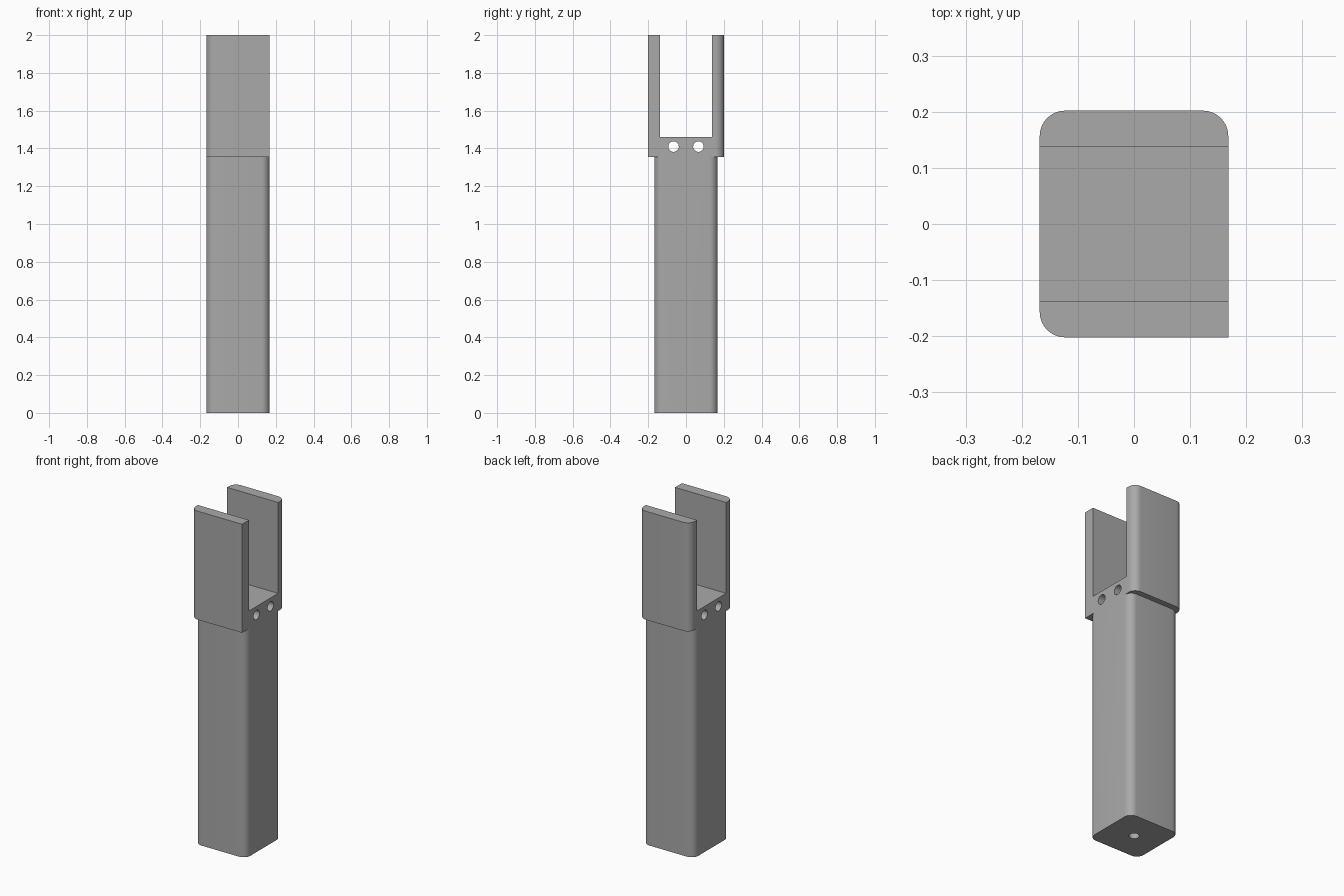
import bpy, bmesh, math
from mathutils import Matrix

if "Cube" in bpy.data.objects:
    bpy.data.objects.remove(bpy.data.objects["Cube"])

HALF_X, HALF_Y = 0.168, 0.202      # head half sizes; the post is square
RADIUS = 0.045                     # rounded vertical corners
LEDGE, FLOOR, TOP = 1.355, 1.46, 2.0
SLOT = 0.137                       # half width of the slot
HOLE = 0.028

metal = bpy.data.materials.new("grey_metal")
metal.use_nodes = True
GREY = (0.40, 0.40, 0.40, 1)
metal.diffuse_color = GREY
metal.node_tree.nodes["Principled BSDF"].inputs["Base Color"].default_value = GREY


def add_object(name, bm):
    bmesh.ops.recalc_face_normals(bm, faces=bm.faces)
    mesh = bpy.data.meshes.new(name)
    bm.to_mesh(mesh)
    bm.free()
    mesh.materials.append(metal)
    obj = bpy.data.objects.new(name, mesh)
    bpy.context.collection.objects.link(obj)
    return obj


def rounded_column(name, hx, hy, z0, z1, square_corner=None, steps=8):
    """Upright block with rounded corners; one corner may stay square."""
    bm = bmesh.new()
    ring = []
    for i, (sx, sy) in enumerate([(1, 1), (-1, 1), (-1, -1), (1, -1)]):
        if (sx, sy) == square_corner:
            ring.append(bm.verts.new((sx * hx, sy * hy, z0)))
            continue
        for k in range(steps + 1):
            a = math.pi / 2 * (i + k / steps)
            ring.append(bm.verts.new((sx * (hx - RADIUS) + RADIUS * math.cos(a),
                                      sy * (hy - RADIUS) + RADIUS * math.sin(a), z0)))
    base = bm.faces.new(ring)
    out = bmesh.ops.extrude_face_region(bm, geom=[base])
    top = [v for v in out["geom"] if isinstance(v, bmesh.types.BMVert)]
    bmesh.ops.translate(bm, verts=top, vec=(0, 0, z1 - z0))
    return add_object(name, bm)


def drill(name, location, length, radius, axis):
    bm = bmesh.new()
    turn = Matrix.Rotation(math.pi / 2, 4, "Y") if axis == "X" else Matrix()
    bmesh.ops.create_cone(bm, cap_ends=True, segments=32, radius1=radius, radius2=radius,
                          depth=length, matrix=Matrix.Translation(location) @ turn)
    return add_object(name, bm)


def combine(target, tool, operation):
    mod = target.modifiers.new(operation.lower(), "BOOLEAN")
    mod.operation, mod.solver, mod.object = operation, "EXACT", tool
    bpy.context.view_layer.objects.active = target
    bpy.ops.object.modifier_apply(modifier=mod.name)
    bpy.data.objects.remove(tool)


# Square post topped by a wider head with one square corner
fork = rounded_column("fork_post", HALF_X, HALF_X, 0, LEDGE + 0.05)
head = rounded_column("fork_head", HALF_X, HALF_Y, LEDGE, TOP, square_corner=(1, -1))
combine(fork, head, "UNION")

# Open slot between the two cheeks
bm = bmesh.new()
bmesh.ops.create_cube(bm, size=1, matrix=Matrix.Translation((0, 0, FLOOR + 0.5))
                      @ Matrix.Diagonal((1, 2 * SLOT, 1, 1)))
combine(fork, add_object("slot_cutter", bm), "DIFFERENCE")

# Two cross holes and a blind hole in the foot
for y in (-0.066, 0.066):
    combine(fork, drill("cross_hole", (0, y, 1.41), 1, HOLE, "X"), "DIFFERENCE")
combine(fork, drill("foot_hole", (0, 0, 0), 0.5, HOLE, "Z"), "DIFFERENCE")

# Smooth curves, sharp edges
bpy.ops.object.select_all(action="DESELECT")
fork.select_set(True)
bpy.context.view_layer.objects.active = fork
bpy.ops.object.shade_smooth_by_angle(angle=math.radians(30))
